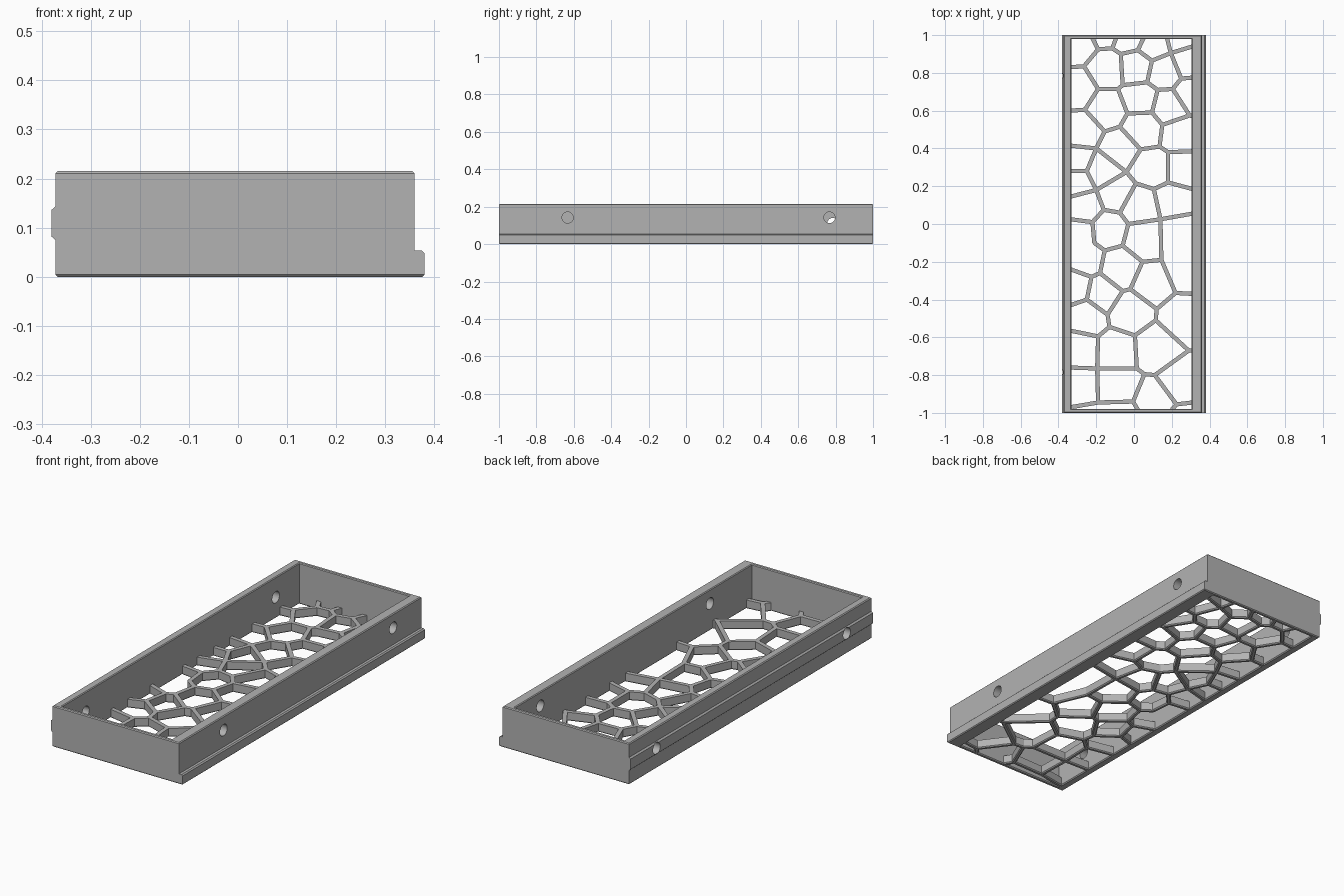
import bpy, bmesh, math
from mathutils import Vector, Matrix

if "Cube" in bpy.data.objects:
    bpy.data.objects.remove(bpy.data.objects["Cube"], do_unlink=True)

GREY = bpy.data.materials.new("light grey plastic")
GREY.use_nodes = True
GREY.diffuse_color = (0.45, 0.45, 0.45, 1)
GREY.node_tree.nodes["Principled BSDF"].inputs["Base Color"].default_value = (0.45, 0.45, 0.45, 1)

TOP = 0.215                                  # tray height
LEFT, RIGHT, END = -0.331, 0.305, 0.979      # inner wall positions
RIB_TOP, RIB_HALF, CHAMFER = 0.045, 0.011, 0.005


def loft(bm, rings):
    """Closed solid through matching rings of points."""
    rows = [[bm.verts.new(p) for p in ring] for ring in rings]
    n = len(rows[0])
    for a, b in zip(rows, rows[1:]):
        for i in range(n):
            j = (i + 1) % n
            bm.faces.new((a[i], a[j], b[j], b[i]))
    bm.faces.new(rows[0][::-1])
    bm.faces.new(rows[-1])


def finish(name, bm):
    bmesh.ops.recalc_face_normals(bm, faces=bm.faces)
    mesh = bpy.data.meshes.new(name)
    bm.to_mesh(mesh)
    bm.free()
    mesh.materials.append(GREY)
    ob = bpy.data.objects.new(name, mesh)
    bpy.context.collection.objects.link(ob)
    return ob


def activate(ob):
    bpy.ops.object.select_all(action='DESELECT')
    ob.select_set(True)
    bpy.context.view_layer.objects.active = ob


def cut(ob, cutter):
    activate(ob)
    mod = ob.modifiers.new("cut", 'BOOLEAN')
    mod.operation, mod.solver, mod.object = 'DIFFERENCE', 'EXACT', cutter
    bpy.ops.object.modifier_apply(modifier=mod.name)
    bpy.data.objects.remove(cutter, do_unlink=True)


# Tray body: end profile with a ridge on one side and a foot flange on the other
profile = [(-0.372, 0), (0.38, 0), (0.38, 0.048), (0.374, 0.054), (0.36, 0.054),
           (0.36, TOP), (-0.372, TOP), (-0.372, 0.143), (-0.38, 0.136),
           (-0.38, 0.082), (-0.372, 0.075)]
bm = bmesh.new()
loft(bm, [[(x, y, z) for x, z in profile] for y in (-1, 1)])
rim = [e for e in bm.edges if all(v.co.z < 1e-4 for v in e.verts)
       or all(v.co.z > TOP - 1e-4 for v in e.verts)]
bmesh.ops.bevel(bm, geom=rim, offset=0.0045, segments=1, affect='EDGES')
tray = finish("tray_walls", bm)

# Open cavity, flared slightly at the top and bottom rims
rings = []
for grow, z in ((0.01, -0.005), (0, 0.005), (0, TOP - 0.004), (0.01, TOP + 0.006)):
    x0, x1, y = LEFT - grow, RIGHT + grow, END + grow
    rings.append([(x0, -y, z), (x1, -y, z), (x1, y, z), (x0, y, z)])
bm = bmesh.new()
loft(bm, rings)
cut(tray, finish("cavity_cutter", bm))

# Round screw holes through the long walls
for x, y, z in ((-0.36, -0.785, 0.11), (-0.36, 0.785, 0.11),
                (0.34, -0.633, 0.142), (0.34, 0.767, 0.142)):
    bm = bmesh.new()
    bmesh.ops.create_cone(bm, cap_ends=True, segments=32, radius1=0.03, radius2=0.03, depth=0.2,
                          matrix=Matrix.Translation((x, y, z)) @ Matrix.Rotation(math.pi / 2, 4, 'Y'))
    cut(tray, finish("hole_cutter", bm))
activate(tray)
bpy.ops.object.shade_smooth_by_angle(angle=math.radians(30))

# Floor lattice: joints of the irregular cells
JOINTS = [
    (-.265, .835), (-.19, .925), (-.115, .93), (-.07, .90), (.02, .92), (.095, .865),
    (.195, .905), (.25, .77), (.205, .715), (.125, .71), (.07, .75), (-.06, .735),
    (-.085, .715), (-.19, .715), (-.035, .585), (.095, .59), (.15, .525), (.295, .575),
    (-.26, .605), (-.155, .49), (-.075, .515), (.035, .395), (.135, .41), (.18, .38),
    (.18, .22), (.105, .185), (.01, .215), (-.04, .275), (-.2, .40), (-.25, .28),
    (-.2, .18), (-.16, .075), (-.075, .06), (-.03, 0), (.14, .025), (-.22, .01),
    (-.21, -.1), (-.155, -.14), (-.06, -.115), (.045, -.2), (.145, -.19), (-.02, -.345),
    (-.06, -.355), (-.18, -.26), (-.225, -.28), (.22, -.365), (.12, -.45), (-.25, -.40),
    (-.14, -.48), (-.13, -.545), (-.19, -.595), (-.195, -.765), (.015, -.765), (.005, -.59),
    (.115, -.51), (.055, -.795), (.11, -.80), (.29, -.67), (-.005, -.94), (-.19, -.945),
    (.225, -.955)]
# Chains of ribs from joint to joint
CHAINS = [
    (0, 1, 2, 3, 4, 5, 6, 7, 8, 9, 10, 11, 12, 13, 0), (3, 11), (5, 10),
    (13, 18, 19, 20, 14, 12), (14, 15, 9), (15, 16, 17, 8), (16, 22),
    (20, 21, 22, 23, 24, 25, 26, 27, 21), (19, 28, 29, 30, 27, 28), (30, 31, 32, 26),
    (32, 33, 34, 25), (31, 35, 36, 37, 38, 33), (38, 39, 40, 34),
    (37, 43, 44, 47, 48, 42, 43), (42, 41, 39), (41, 46, 45, 40), (46, 54, 53, 49, 48),
    (49, 50, 51, 52, 53), (52, 55, 56, 57, 54), (51, 59, 58, 55), (56, 60)]
# Ribs that run from a joint into a wall
TO_LEFT = {0: .83, 18: .60, 28: .415, 29: .28, 30: .145, 35: .025, 44: -.24, 47: -.43,
           50: -.565, 51: -.76, 59: -.97}
TO_RIGHT = {6: .94, 7: .775, 17: .57, 23: .385, 24: .185, 34: .055, 45: -.37, 57: -.67, 60: -.945}
TO_END = {1: -.22, 2: -.095, 4: .05, 6: .175, 58: .02, 60: .2}

ribs = [(JOINTS[a], JOINTS[b]) for c in CHAINS for a, b in zip(c, c[1:])]
ribs += [(JOINTS[i], (LEFT - 0.005, y)) for i, y in TO_LEFT.items()]
ribs += [(JOINTS[i], (RIGHT + 0.005, y)) for i, y in TO_RIGHT.items()]
ribs += [(JOINTS[i], (x, math.copysign(END + 0.004, JOINTS[i][1]))) for i, x in TO_END.items()]


def rib_ring(a, b, half, z):
    """Rib outline with pointed ends that mitre at the joints."""
    a, b = Vector(a), Vector(b)
    d = (b - a).normalized()
    s, tip = Vector((-d.y, d.x)) * half, d * half * 0.577
    return [(p.x, p.y, z) for p in (a - tip, a - s, b - s, b + tip, b + s, a + s)]


bm = bmesh.new()
for a, b in ribs:
    loft(bm, [rib_ring(a, b, RIB_HALF - CHAMFER, 0), rib_ring(a, b, RIB_HALF, CHAMFER),
              rib_ring(a, b, RIB_HALF, RIB_TOP)])
finish("floor_lattice", bm)
